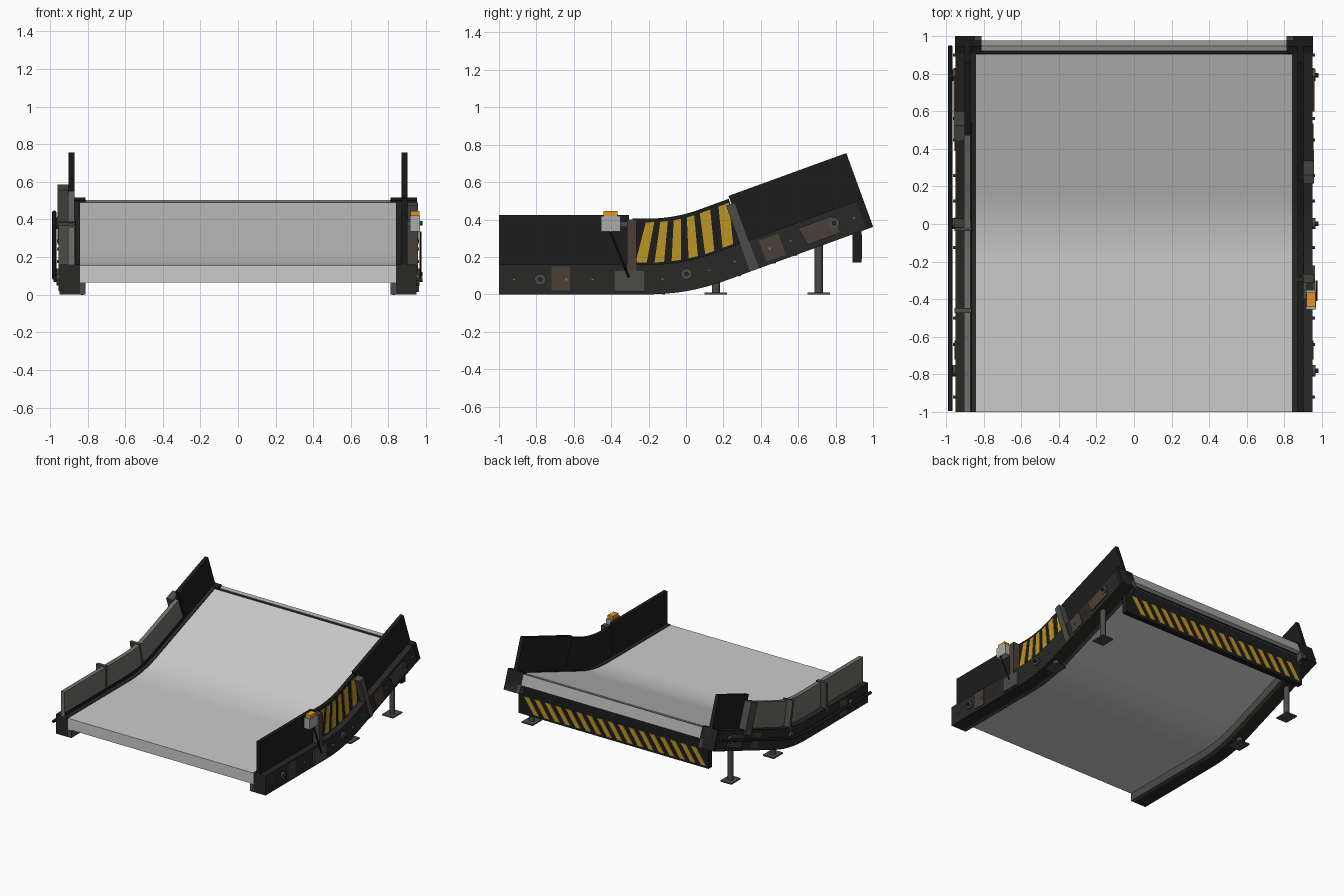
import bpy, bmesh
from math import sin, cos, radians, pi
from mathutils import Matrix, Vector

if "Cube" in bpy.data.objects:
    bpy.data.objects.remove(bpy.data.objects["Cube"])

A, R, S0 = radians(20), 1.19, 0.8        # bend angle, bottom radius, flat length
S1 = S0 + R * A
END = 2.06


def mat(name, c):
    m = bpy.data.materials.new(name)
    m.diffuse_color = (*c, 1)
    m.use_nodes = True
    m.node_tree.nodes["Principled BSDF"].inputs["Base Color"].default_value = m.diffuse_color
    return m


BLACK = mat("black", (0.012, 0.012, 0.012))
FRAME = mat("frame_black", (0.022, 0.021, 0.02))
DARK = mat("dark_grey", (0.07, 0.07, 0.065))
GREY = mat("guard_grey", (0.16, 0.16, 0.15))
BROWN = mat("brown_steel", (0.07, 0.05, 0.04))
YELLOW = mat("hazard_yellow", (0.5, 0.3, 0.02))
ORANGE = mat("orange", (0.75, 0.3, 0.02))
LIGHT = mat("light_grey", (0.4, 0.4, 0.39))


def P(s, h):
    """Point (y, z) at distance s along the conveyor, h above its underside."""
    if s <= S0:
        return -1 + s, h
    a = min((s - S0) / R, A)
    t = max(s - S1, 0)
    return (-0.2 + (R - h) * sin(a) + t * cos(A),
            R - (R - h) * cos(a) + t * sin(A))


def finish(name, bm, m):
    bmesh.ops.recalc_face_normals(bm, faces=bm.faces)
    me = bpy.data.meshes.new(name)
    bm.to_mesh(me)
    bm.free()
    if m:
        me.materials.append(m)
    o = bpy.data.objects.new(name, me)
    bpy.context.collection.objects.link(o)
    return o


def sweep(name, x0, x1, h0, h1, s0, s1, m=None, lean=0):
    """Rectangular bar following the conveyor path."""
    n = 12
    ss = [s0] + [s for s in (S0 + R * A * i / n for i in range(n + 1))
                 if s0 + 1e-3 < s < s1 - 1e-3] + [s1]
    bm = bmesh.new()
    rings = []
    for s in ss:
        rings.append([bm.verts.new((x, *P(s + d, h))) for x, h, d in
                      ((x0, h0, 0), (x1, h0, 0), (x1, h1, lean), (x0, h1, lean))])
    for a, b in zip(rings, rings[1:]):
        for i in range(4):
            j = (i + 1) % 4
            bm.faces.new((a[i], a[j], b[j], b[i]))
    bm.faces.new(rings[0])
    bm.faces.new(rings[-1])
    return finish(name, bm, m)


def box(name, x0, x1, y0, y1, z0, z1, m=None):
    bm = bmesh.new()
    bmesh.ops.create_cube(bm, size=1)
    for v in bm.verts:
        v.co = ((x0 + x1) / 2 + v.co.x * (x1 - x0), (y0 + y1) / 2 + v.co.y * (y1 - y0),
                (z0 + z1) / 2 + v.co.z * (z1 - z0))
    return finish(name, bm, m)


def rod(name, p, q, r, m, seg=16):
    p, q = Vector(p), Vector(q)
    bm = bmesh.new()
    rot = (q - p).to_track_quat('Z', 'Y').to_matrix().to_4x4()
    bmesh.ops.create_cone(bm, cap_ends=True, segments=seg, radius1=r, radius2=r,
                          depth=(q - p).length,
                          matrix=Matrix.Translation((p + q) / 2) @ rot)
    return finish(name, bm, m)


# belt with end nose
sweep("belt", -0.84, 0.84, 0.065, 0.155, 0, 2.01)
sweep("belt_end_gap", -0.84, 0.84, 0.07, 0.145, 2.01, 2.035, BLACK)
sweep("belt_end_nose", -0.84, 0.84, 0.065, 0.153, 2.03, 2.058, LIGHT)

# parts on both sides
for side, k in (("left", -1), ("right", 1)):
    sweep(side + "_side_frame", k * 0.84, k * 0.95, 0, 0.16, 0, END, FRAME)
    sweep(side + "_bottom_flange", k * 0.81, k * 0.845, 0, 0.065, 0, END, DARK)
    sweep(side + "_end_cap", k * 0.81, k * 0.952, 0, 0.165, END - 0.04, END, BLACK)
    # support legs
    for n, y, top in (("inner", 0.16, 0.08), ("outer", 0.71, 0.29)):
        rod(f"{side}_{n}_leg", (k * 0.9, y, 0), (k * 0.9, y, top), 0.022, DARK)
        box(f"{side}_{n}_foot", k * 0.85, k * 0.95, y - 0.06, y + 0.06, 0, 0.01, DARK)
    # bearing discs with hubs
    for i, (s, h) in enumerate(((0.22, 0.08), (1.02, 0.09), (1.87, 0.09))):
        y, z = P(s, h)
        rod(f"{side}_bearing_{i}", (k * 0.945, y, z), (k * 0.965, y, z), 0.03, DARK)
        rod(f"{side}_bearing_hub_{i}", (k * 0.96, y, z), (k * 0.98, y, z), 0.012, FRAME, 12)
    # small bolts on the side and under the flange
    for i, s in enumerate((0.08, 0.36, 0.5, 0.88, 1.15, 1.3, 1.5, 1.62, 1.98)):
        y, z = P(s, 0.08)
        rod(f"{side}_bolt_{i}", (k * 0.94, y, z), (k * 0.962, y, z), 0.008, GREY, 8)
        rod(f"{side}_flange_bolt_{i}", (k * 0.828, *P(s, 0.01)),
            (k * 0.828, *P(s, -0.004 if s > S0 else 0)), 0.007, GREY, 8)
    # mounting plates
    sweep(side + "_mount_plate_lower", k * 0.945, k * 0.955, 0.02, 0.15, 0.28, 0.38, BROWN)
    sweep(side + "_mount_plate_middle", k * 0.945, k * 0.955, 0.02, 0.14, 1.46, 1.57, BROWN)
    sweep(side + "_mount_plate_upper", k * 0.945, k * 0.96, 0.03, 0.13, 1.7, 1.89, BROWN, -0.02)

# right side panels and straps
sweep("right_front_panel", 0.87, 0.9, 0.16, 0.425, 0, 0.695, BLACK)
sweep("right_curved_panel", 0.87, 0.9, 0.16, 0.405, 0.715, 1.385, BLACK)
sweep("right_upper_panel", 0.87, 0.9, 0.16, 0.42, 1.39, END, BLACK)
for i in range(6):
    s = 0.73 + i * 0.107
    sweep(f"curved_panel_stripe_{i}", 0.895, 0.904, 0.17, 0.385, s, s + 0.06, YELLOW, 0.055)
sweep("right_panel_strap", 0.9, 0.957, 0, 0.375, 1.36, 1.41, DARK)
box("right_post", 0.9, 0.957, -0.315, -0.265, 0.13, 0.4, BROWN)
box("right_post_plate", 0.945, 0.962, -0.385, -0.22, 0.015, 0.13, DARK)

# control box with cable
box("control_box", 0.915, 0.968, -0.455, -0.35, 0.335, 0.42, LIGHT)
box("control_box_light", 0.918, 0.965, -0.44, -0.365, 0.42, 0.445, ORANGE)
box("control_box_bracket", 0.9, 0.92, -0.4, -0.27, 0.36, 0.39, DARK)
rod("control_cable", (0.97, -0.405, 0.335), (0.97, -0.305, 0.09), 0.006, BLACK, 8)

# left guards, straps and upper panel
for i, (a, b) in enumerate(((0, 0.535), (0.545, 1.045), (1.055, 1.63))):
    sweep(f"left_guard_{i}", -0.905, -0.87, 0.16, 0.36, a, b, GREY)
    sweep(f"left_guard_rail_{i}", -0.873, -0.862, 0.17, 0.19, a, b, BLACK)
for i, s in enumerate((0.54, 1.05)):
    sweep(f"left_strap_{i}", -0.955, -0.865, 0.13, 0.368, s - 0.014, s + 0.014, DARK)
sweep("left_joint_block", -0.96, -0.9, 0.12, 0.375, 1.6, 1.69, DARK)
sweep("left_upper_panel", -0.9, -0.87, 0.16, 0.42, 1.65, END, BLACK)

# cable rail along the left side
cu = bpy.data.curves.new("left_cable_rail", 'CURVE')
cu.dimensions = '3D'
cu.bevel_depth, cu.bevel_resolution, cu.use_fill_caps = 0.012, 2, True
sp = cu.splines.new('POLY')
sp.points.add(20)
for i, pt in enumerate(sp.points):
    pt.co = (-0.977, *P(0.005 + i * 2.03 / 20, 0.09), 1)
cu.materials.append(BLACK)
bpy.context.collection.objects.link(bpy.data.objects.new("left_cable_rail", cu))

# hanging hazard board at the discharge end
box("hazard_board", -0.86, 0.86, 0.89, 0.937, 0.17, 0.4, BLACK)
for i in range(17):
    x = -0.84 + i * 0.0945
    bm = bmesh.new()
    bot = [(x, 0.19), (x + 0.048, 0.19), (x + 0.138, 0.32), (x + 0.09, 0.32)]
    f = bm.faces.new([bm.verts.new((min(a, 0.85), 0.936, b)) for a, b in bot])
    ext = bmesh.ops.extrude_face_region(bm, geom=[f])
    for v in ext["geom"]:
        if isinstance(v, bmesh.types.BMVert):
            v.co.y += 0.005
    finish(f"hazard_stripe_{i}", bm, YELLOW)
